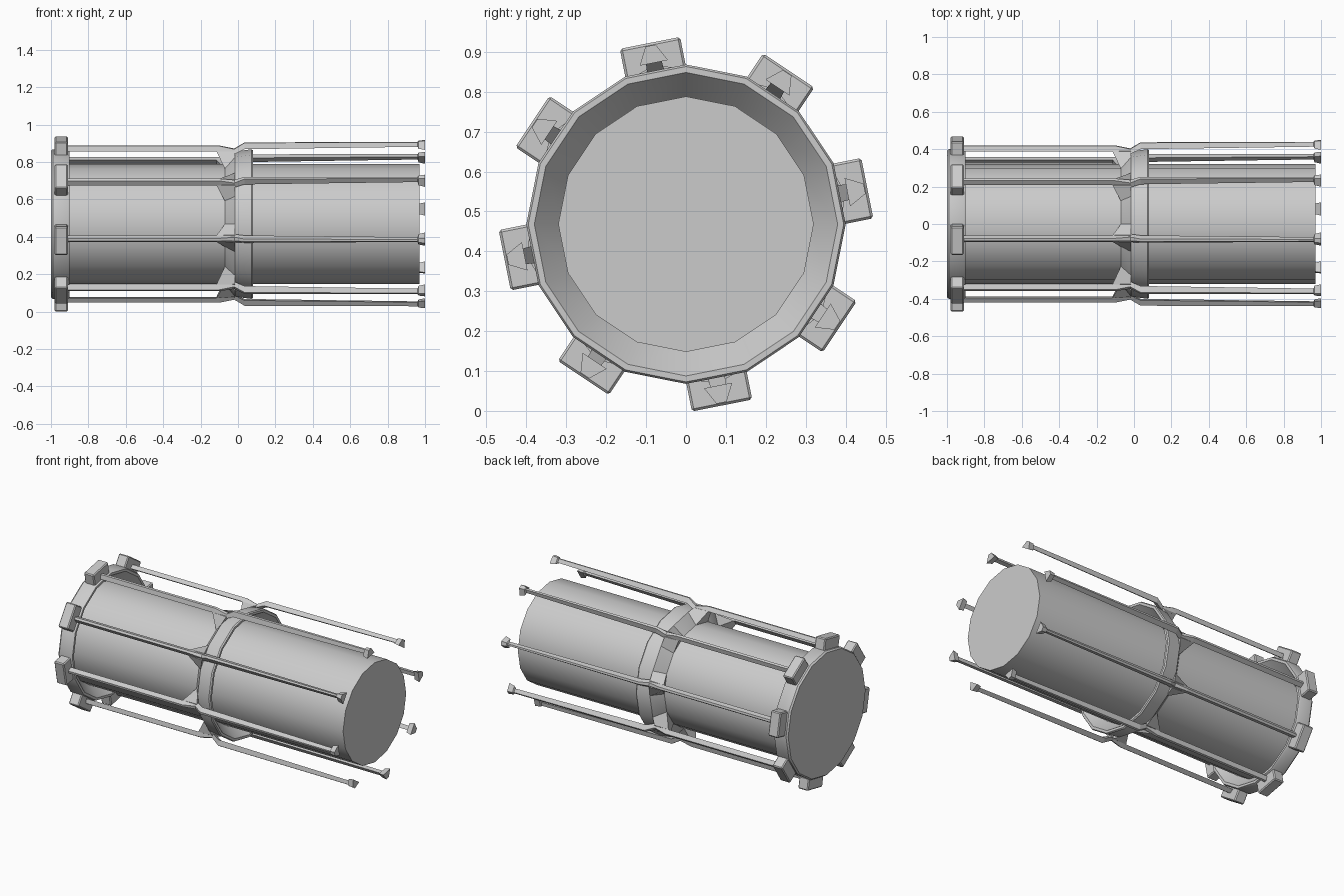
import bpy, bmesh
from math import sin, cos, radians, pi

if "Cube" in bpy.data.objects:
    bpy.data.objects.remove(bpy.data.objects["Cube"])

CZ = 0.468   # height of the long axis
N = 16       # sides of the round parts


def make(name, verts, faces, smooth=False, bevel=0):
    me = bpy.data.meshes.new(name)
    me.from_pydata(verts, [], faces)
    bm = bmesh.new()
    bm.from_mesh(me)
    bmesh.ops.recalc_face_normals(bm, faces=bm.faces)
    bm.to_mesh(me)
    bm.free()
    ob = bpy.data.objects.new(name, me)
    bpy.context.collection.objects.link(ob)
    if bevel:
        m = ob.modifiers.new("bevel", 'BEVEL')
        m.width, m.segments = bevel, 1
    if smooth:
        bpy.ops.object.select_all(action='DESELECT')
        ob.select_set(True)
        bpy.context.view_layer.objects.active = ob
        bpy.ops.object.shade_smooth_by_angle(angle=radians(30))
    return ob


def lathe(name, profile, closed=False):
    # spin (x, radius) points round the x axis
    verts = [(x, r * cos(2 * pi * k / N), CZ + r * sin(2 * pi * k / N))
             for x, r in profile for k in range(N)]
    n = len(profile)
    faces = [(i * N + k, i * N + (k + 1) % N,
              (i + 1) % n * N + (k + 1) % N, (i + 1) % n * N + k)
             for i in range(n if closed else n - 1) for k in range(N)]
    if not closed:
        faces += [tuple(range(N)), tuple(range((n - 1) * N, n * N))]
    return make(name, verts, faces, True)


def sweep(name, sections, a, bevel=0):
    # sections: four (x, radius, sideways) points each, lofted at angle a
    verts = [(x, r * cos(a) - t * sin(a), CZ + r * sin(a) + t * cos(a))
             for s in sections for x, r, t in s]
    n = len(sections)
    faces = [(i * 4 + j, i * 4 + (j + 1) % 4, i * 4 + 4 + (j + 1) % 4, i * 4 + 4 + j)
             for i in range(n - 1) for j in range(4)]
    faces += [(0, 1, 2, 3), tuple(range(4 * n - 4, 4 * n))]
    return make(name, verts, faces, bevel=bevel)


def trapezoid(x, r0, r1, w0, w1):
    return [(x, r0, -w0), (x, r0, w0), (x, r1, w1), (x, r1, -w1)]


# Round body, flared middle collar and rear flange
lathe("body", [(-0.97, 0.32), (0.97, 0.32)])
lathe("collar", [(-0.07, 0.32), (-0.015, 0.388), (0.072, 0.40), (0.08, 0.395),
                 (0.08, 0.38), (0.0, 0.315), (-0.05, 0.31)], True)
lathe("rear_flange", [(-1, 0.392), (-0.99, 0.40), (-0.91, 0.40), (-0.90, 0.395),
                      (-0.90, 0.38), (-0.96, 0.32)])

for i in range(8):
    a = radians(11.25 + 45 * i)
    # Block on the flange
    sweep(f"flange_block_{i}", [trapezoid(-0.98, 0.37, 0.463, 0.077, 0.077),
                                trapezoid(-0.91, 0.37, 0.463, 0.077, 0.077)], a, 0.006)
    # Long rod, bent at the collar and flared at the tip
    sweep(f"rod_{i}", [trapezoid(-0.93, 0.400, 0.427, 0.018, 0.007),
                       trapezoid(-0.10, 0.400, 0.427, 0.018, 0.007),
                       trapezoid(-0.02, 0.385, 0.410, 0.022, 0.010),
                       trapezoid(0.035, 0.412, 0.444, 0.020, 0.007),
                       trapezoid(0.96, 0.424, 0.447, 0.013, 0.005),
                       trapezoid(0.965, 0.416, 0.453, 0.028, 0.010),
                       trapezoid(1.0, 0.412, 0.456, 0.036, 0.013)], a)
    # Foot that widens from the rod to the sloped collar facet
    sweep(f"rod_foot_{i}", [[(-0.07, 0.313, -0.062), (-0.07, 0.313, 0.062),
                             (-0.015, 0.381, 0.075), (-0.015, 0.381, -0.075)],
                            [(-0.115, 0.400, -0.018), (-0.115, 0.400, 0.018),
                             (-0.015, 0.400, 0.020), (-0.015, 0.400, -0.020)]], a)
